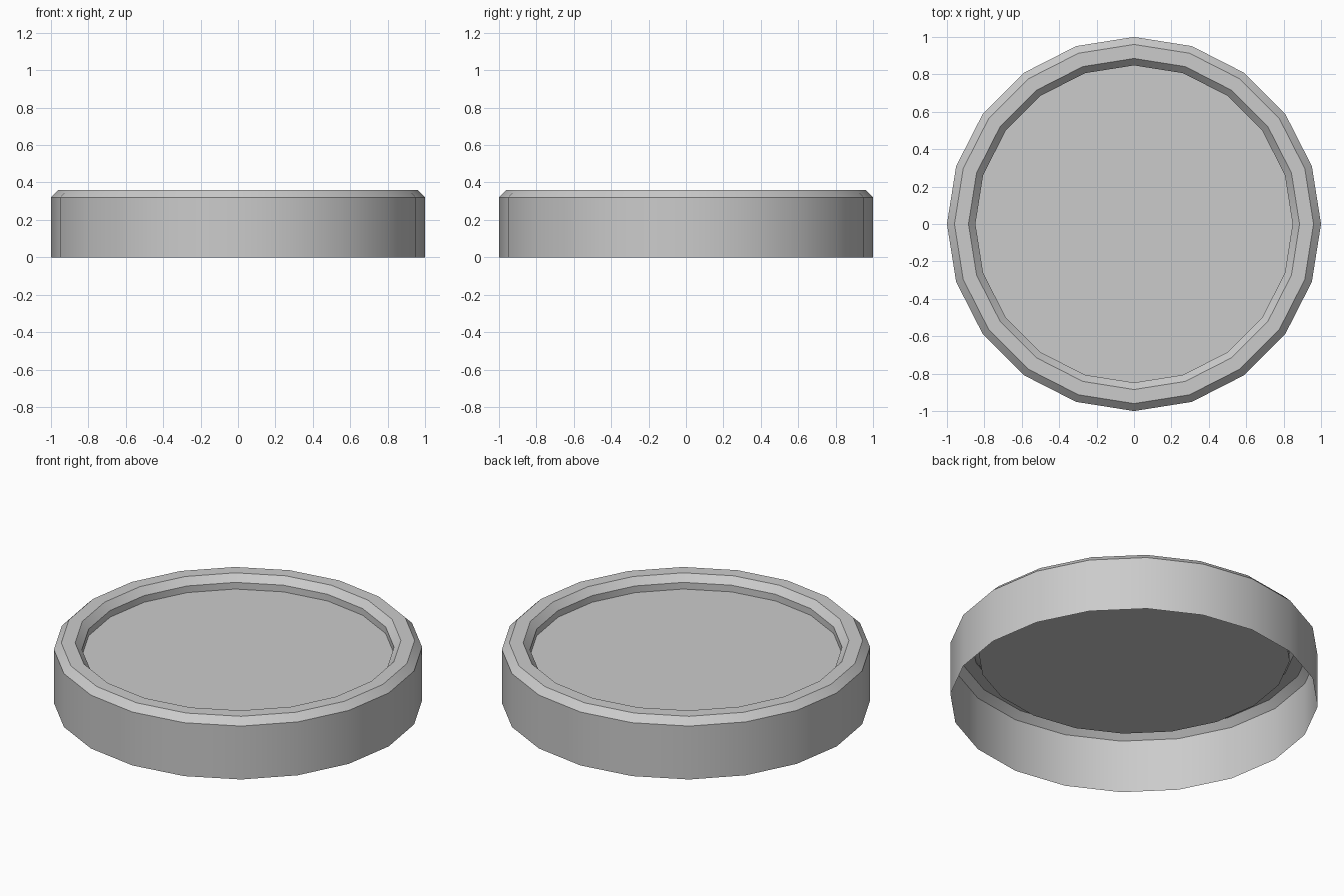
import bpy, bmesh
from math import cos, sin, tau

if "Cube" in bpy.data.objects:
    bpy.data.objects.remove(bpy.data.objects["Cube"])

SIDES = 20

# Profile (radius, height): skirt, outer chamfer, flat rim, inner chamfer, recess wall
PROFILE = [(1.0, 0.0), (1.0, 0.32), (0.96, 0.36),
           (0.885, 0.36), (0.848, 0.32), (0.848, 0.28)]

bm = bmesh.new()
rings = [[bm.verts.new((r * cos(tau * i / SIDES), r * sin(tau * i / SIDES), z))
          for i in range(SIDES)] for r, z in PROFILE]

# Lathe the open-bottomed shell
for low, high in zip(rings, rings[1:]):
    for i in range(SIDES):
        j = (i + 1) % SIDES
        bm.faces.new((low[i], low[j], high[j], high[i]))

# Recessed top panel
bm.faces.new(rings[-1])

mesh = bpy.data.meshes.new("round_lid")
bm.to_mesh(mesh)
bm.free()
lid = bpy.data.objects.new("round_lid", mesh)
bpy.context.collection.objects.link(lid)

# Smooth around the lid, sharp between the bands
bpy.context.view_layer.objects.active = lid
lid.select_set(True)
bpy.ops.object.shade_smooth_by_angle(angle=0.52)
